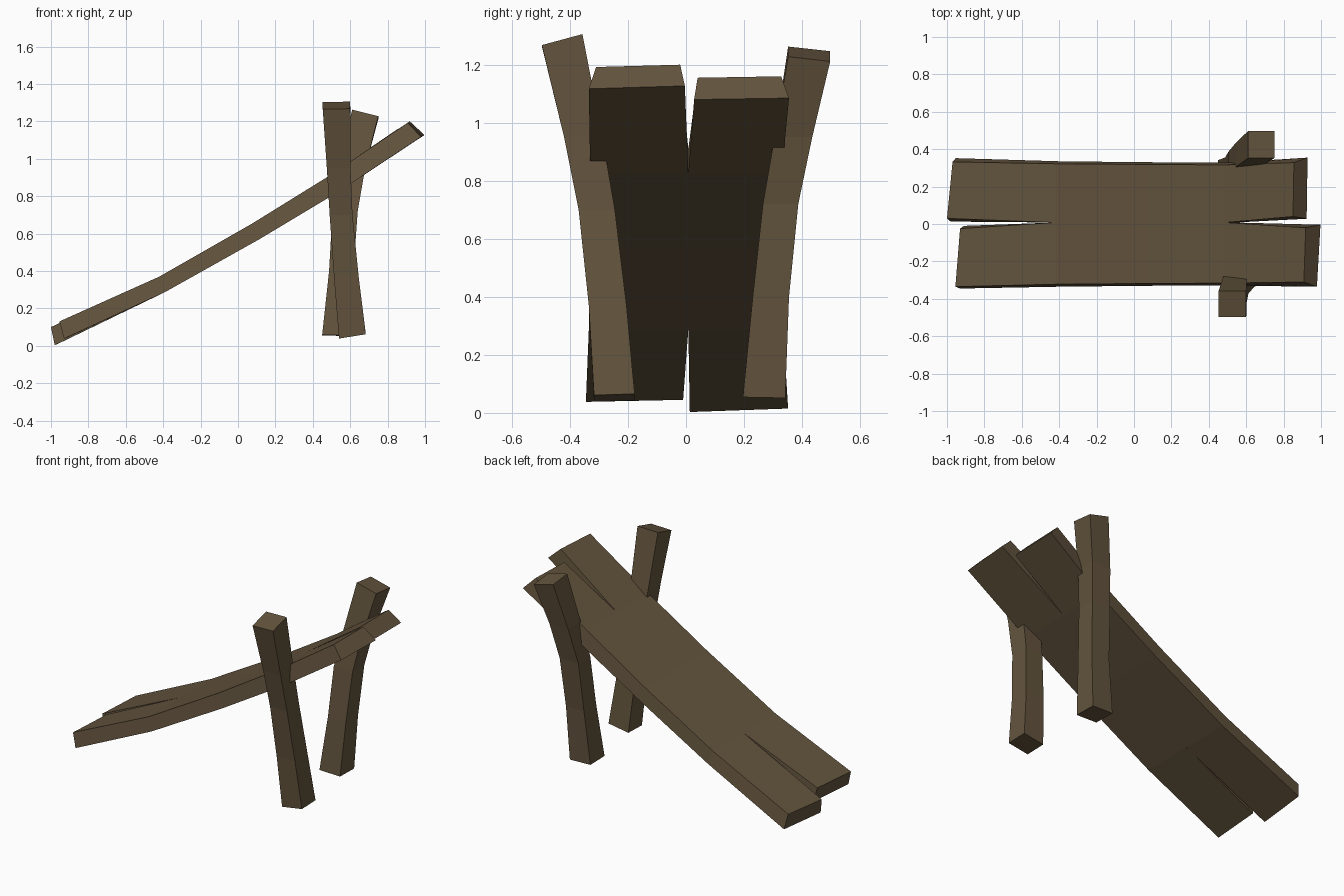
import bpy, bmesh

if "Cube" in bpy.data.objects:
    bpy.data.objects.remove(bpy.data.objects["Cube"])

wood = bpy.data.materials.new("weathered brown wood")
wood.diffuse_color = (0.125, 0.088, 0.047, 1)
wood.use_nodes = True
wood.node_tree.nodes["Principled BSDF"].inputs["Base Color"].default_value = wood.diffuse_color


def loft(bm, rings):
    """Skin a closed box beam through a list of four-corner rings."""
    vs = [[bm.verts.new(p) for p in r] for r in rings]
    for a, b in zip(vs, vs[1:]):
        for i in range(4):
            j = (i + 1) % 4
            bm.faces.new((a[i], a[j], b[j], b[i]))
    bm.faces.new(vs[0])
    bm.faces.new(vs[-1])


def finish(bm, name):
    bmesh.ops.recalc_face_normals(bm, faces=bm.faces)
    me = bpy.data.meshes.new(name)
    bm.to_mesh(me)
    bm.free()
    me.materials.append(wood)
    ob = bpy.data.objects.new(name, me)
    bpy.context.collection.objects.link(ob)


# Sloping board: two planks fused in the middle, split at both ends
MID = 0.008
# top x, top z, bottom x, bottom z, outer y top, outer y bottom
bends = [(-0.42, 0.37, -0.39, 0.287, 0.322, 0.335),
         (0.07, 0.65, 0.115, 0.57, 0.318, 0.33),
         (0.49, 0.91, 0.54, 0.825, 0.316, 0.33)]
# End rings: top inner, top outer, bottom outer, bottom inner
back_ends = ([(-1.0, 0.03, 0.10), (-0.97, 0.332, 0.11), (-0.953, 0.352, 0.015), (-0.98, 0.013, 0.003)],
             [(0.85, 0.04, 1.155), (0.855, 0.328, 1.16), (0.928, 0.355, 1.085), (0.923, 0.028, 1.08)])
front_ends = ([(-0.93, -0.025, 0.135), (-0.955, -0.335, 0.13), (-0.93, -0.345, 0.038), (-0.91, -0.01, 0.045)],
              [(0.918, -0.02, 1.2), (0.908, -0.31, 1.192), (0.978, -0.335, 1.117), (0.997, -0.004, 1.127)])
bm = bmesh.new()
for side, (lo, hi) in ((1, back_ends), (-1, front_ends)):
    mids = [[(tx, MID, tz), (tx, side * yt, tz), (bx, side * yb, bz), (bx, MID, bz)]
            for tx, tz, bx, bz, yt, yb in bends]
    loft(bm, [lo] + mids + [hi])
inner = [f for f in bm.faces if all(abs(v.co.y - MID) < 1e-5 for v in f.verts)]
bmesh.ops.delete(bm, geom=inner, context='FACES_ONLY')
bmesh.ops.remove_doubles(bm, verts=bm.verts, dist=1e-4)
finish(bm, "split_board")


# Bent posts: each level is x left, x right, y outer, y inner, z
def post(name, levels, tilt_bottom, tilt_top):
    """Tilts are z change per unit x and y at the end caps."""
    bm = bmesh.new()
    rings = []
    for n, (xl, xr, yo, yi, z) in enumerate(levels):
        kx, ky = tilt_bottom if n == 0 else tilt_top if n == len(levels) - 1 else (0, 0)
        cx, cy = (xl + xr) / 2, (yo + yi) / 2
        rings.append([(x, y, z + kx * (x - cx) + ky * (y - cy))
                      for x, y in ((xl, yo), (xr, yo), (xr, yi), (xl, yi))])
    loft(bm, rings)
    finish(bm, name)


post("front_post", [(0.54, 0.683, -0.317, -0.177, 0.052),
                    (0.513, 0.645, -0.335, -0.205, 0.37),
                    (0.49, 0.612, -0.37, -0.245, 0.70),
                    (0.475, 0.602, -0.42, -0.288, 0.95),
                    (0.453, 0.60, -0.497, -0.357, 1.285)],
     (0.16, 0.03), (0.02, 0.27))
post("back_post", [(0.45, 0.598, 0.342, 0.196, 0.055),
                   (0.487, 0.617, 0.355, 0.23, 0.40),
                   (0.505, 0.64, 0.387, 0.265, 0.72),
                   (0.545, 0.68, 0.435, 0.305, 0.95),
                   (0.61, 0.75, 0.497, 0.352, 1.237)],
     (-0.03, -0.02), (-0.25, -0.11))
